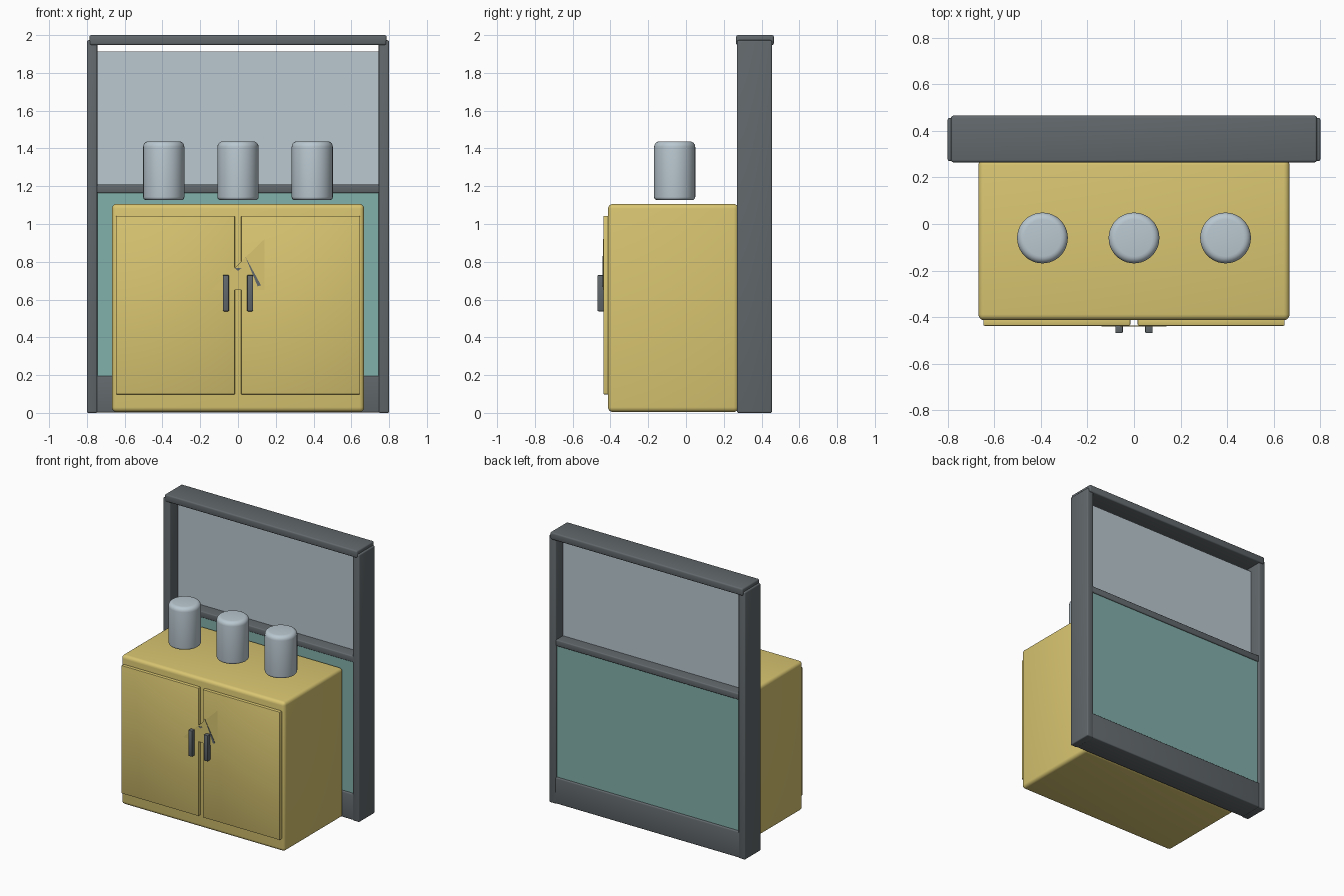
import bpy, bmesh, math

if "Cube" in bpy.data.objects:
    bpy.data.objects.remove(bpy.data.objects["Cube"])


def material(name, rgb):
    m = bpy.data.materials.new(name)
    m.diffuse_color = (*rgb, 1.0)
    m.use_nodes = True
    m.node_tree.nodes["Principled BSDF"].inputs["Base Color"].default_value = m.diffuse_color
    return m


DARK = material("dark_grey", (0.12, 0.138, 0.148))
YELLOW = material("mustard_yellow", (0.69, 0.56, 0.165))
TEAL = material("teal", (0.225, 0.44, 0.41))
PALE = material("pale_blue_grey", (0.49, 0.575, 0.63))


def finish(bm, name, mat, smooth=True):
    bmesh.ops.recalc_face_normals(bm, faces=bm.faces[:])
    me = bpy.data.meshes.new(name)
    bm.to_mesh(me)
    bm.free()
    me.materials.append(mat)
    ob = bpy.data.objects.new(name, me)
    bpy.context.collection.objects.link(ob)
    if smooth:
        bpy.ops.object.select_all(action='DESELECT')
        ob.select_set(True)
        bpy.context.view_layer.objects.active = ob
        bpy.ops.object.shade_smooth_by_angle(angle=math.radians(40))
    return ob


def box(name, x, y, z, mat, bevel=0.0, segments=3):
    """Box from (min, max) ranges, with rounded edges."""
    bm = bmesh.new()
    bmesh.ops.create_cube(bm, size=1)
    for v in bm.verts:
        for i, (lo, hi) in enumerate((x, y, z)):
            v.co[i] = hi if v.co[i] > 0 else lo
    if bevel:
        bmesh.ops.bevel(bm, geom=bm.edges[:], offset=bevel, segments=segments,
                        profile=0.5, affect='EDGES')
    return finish(bm, name, mat)


def lathe(name, cx, cy, profile, mat, sides=40):
    """Turn an (radius, z) profile round a vertical axis."""
    bm = bmesh.new()
    rings = [[bm.verts.new((cx + r * math.cos(2 * math.pi * i / sides),
                            cy + r * math.sin(2 * math.pi * i / sides), z))
              for i in range(sides)] for r, z in profile]
    for a, b in zip(rings, rings[1:]):
        for i in range(sides):
            j = (i + 1) % sides
            bm.faces.new((a[i], a[j], b[j], b[i]))
    bm.faces.new(rings[0])
    bm.faces.new(rings[-1])
    return finish(bm, name, mat)


def plate(name, points, y0, y1, mat):
    """Thin upright plate from an (x, z) outline."""
    bm = bmesh.new()
    face = bm.faces.new([bm.verts.new((x, y0, z)) for x, z in points])
    ext = bmesh.ops.extrude_face_region(bm, geom=[face])
    for v in ext["geom"]:
        if isinstance(v, bmesh.types.BMVert):
            v.co.y = y1
    return finish(bm, name, mat, smooth=False)


def span(side, a, b):
    return (a, b) if side > 0 else (-b, -a)


# Back frame
for side, word in ((-1, "left"), (1, "right")):
    box(f"{word}_post", span(side, 0.745, 0.80), (0.27, 0.455), (0, 1.973), DARK, 0.008)
box("top_beam", (-0.786, 0.786), (0.265, 0.465), (1.947, 2.0), DARK, 0.01)
box("middle_rail", (-0.765, 0.765), (0.277, 0.45), (1.163, 1.21), DARK, 0.008)
box("kick_board", (-0.765, 0.765), (0.273, 0.453), (0.002, 0.195), DARK, 0.008)
box("lower_panel", (-0.75, 0.75), (0.285, 0.44), (0.18, 1.18), TEAL)
box("window_pane", (-0.75, 0.75), (0.362, 0.37), (1.19, 1.912), PALE)

# Cabinet with two doors and handles
box("cabinet", (-0.668, 0.668), (-0.413, 0.278), (0.005, 1.106), YELLOW, 0.025, 4)
for side, word in ((-1, "left"), (1, "right")):
    box(f"{word}_door", span(side, 0.016, 0.647), (-0.437, -0.40), (0.098, 1.043), YELLOW, 0.005, 2)
    box(f"{word}_handle", span(side, 0.048, 0.08), (-0.469, -0.432), (0.538, 0.73), DARK, 0.005, 2)

# Thin sticker across the door gap, with faint dark marks
plate("sticker", [(-0.14, 0.65), (0.14, 0.65), (0.14, 0.92)], -0.439, -0.436, YELLOW)
plate("sticker_stroke", [(0.037, 0.83), (0.104, 0.67), (0.122, 0.675)], -0.441, -0.438, DARK)
plate("sticker_dot", [(-0.018, 0.766), (0.0, 0.752), (0.018, 0.766)], -0.441, -0.438, DARK)

# Three rounded jars
R, Z0, Z1 = 0.109, 1.127, 1.438
arc = [math.radians(a) for a in range(0, 91, 18)]
top = [(R - 0.03 + 0.03 * math.cos(a), Z1 - 0.03 + 0.03 * math.sin(a)) for a in arc]
base = [(R - 0.016 + 0.016 * math.cos(a), Z0 + 0.016 - 0.016 * math.sin(a)) for a in reversed(arc)]
for n, cx in enumerate((-0.393, 0.0, 0.393), 1):
    lathe(f"jar_{n}", cx, -0.06, base + top, PALE)
